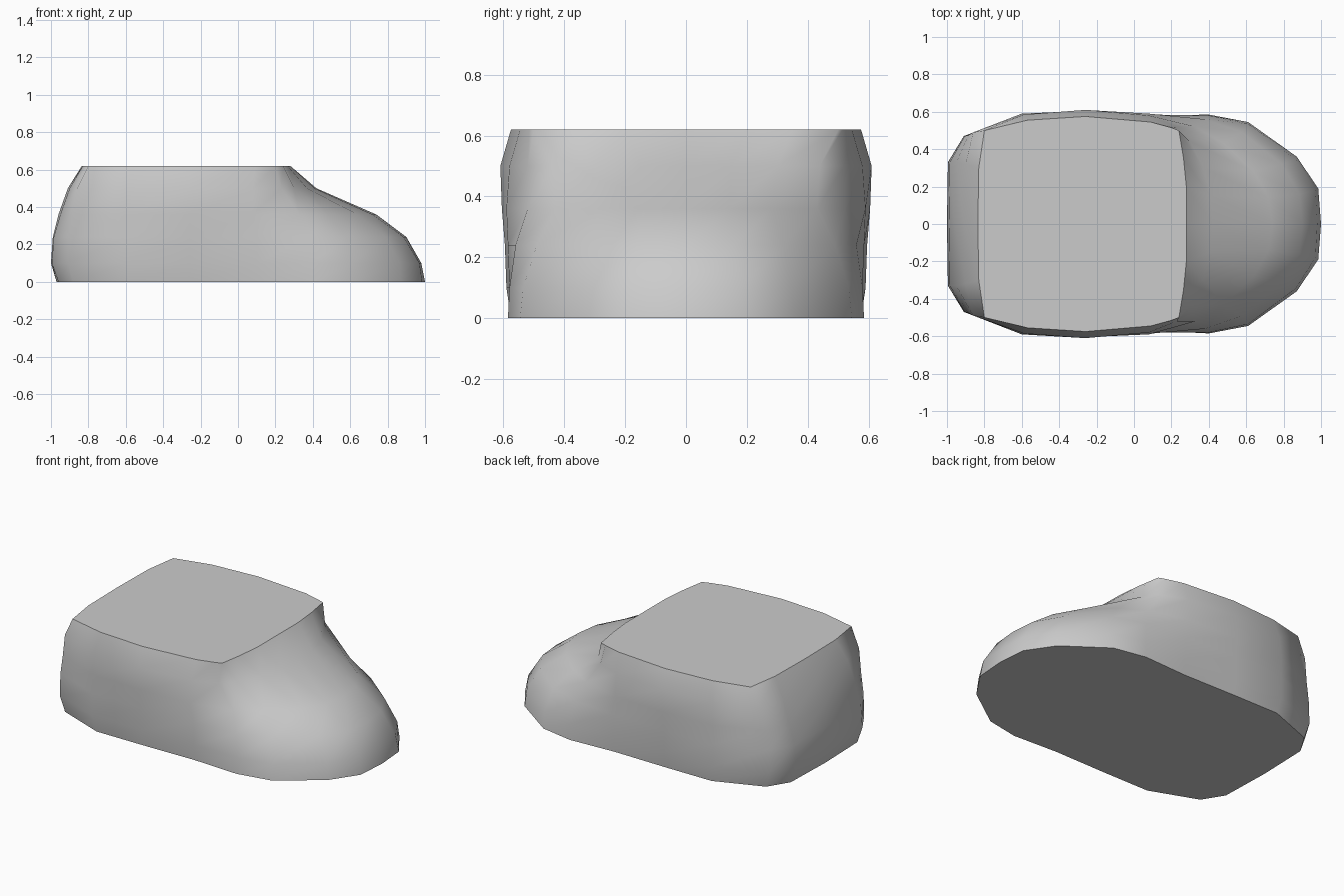
import bpy, bmesh

# Half outlines (x, y) from the heel centre to the toe centre, one per height
levels = [
    (0.00, [(-.97, 0), (-.96, .33), (-.88, .46), (-.58, .575), (-.26, .575), (.1, .57),
            (.4, .585), (.61, .545), (.87, .36), (.985, .19), (1, 0)]),
    (0.10, [(-1, 0), (-.995, .33), (-.91, .47), (-.6, .59), (-.26, .59), (.1, .58),
            (.4, .58), (.61, .535), (.865, .345), (.97, .18), (.98, 0)]),
    (0.24, [(-.99, 0), (-.985, .33), (-.905, .47), (-.6, .59), (-.26, .595), (.1, .585),
            (.38, .56), (.58, .49), (.79, .32), (.885, .16), (.9, 0)]),
    (0.36, [(-.96, 0), (-.95, .33), (-.885, .475), (-.6, .59), (-.26, .605), (.08, .59),
            (.33, .52), (.48, .43), (.64, .28), (.72, .14), (.74, 0)]),
    (0.50, [(-.91, 0), (-.9, .32), (-.86, .49), (-.59, .585), (-.26, .61), (.08, .58),
            (.23, .52), (.3, .44), (.37, .3), (.41, .15), (.42, 0)]),
    (0.62, [(-.835, 0), (-.83, .3), (-.8, .5), (-.57, .555), (-.26, .575), (.09, .545),
            (.2, .515), (.24, .5), (.265, .35), (.28, .2), (.28, 0)]),
]

bm = bmesh.new()


def ring(z, half):
    """Closed outline mirrored across y = 0, counter-clockwise from above."""
    outline = [(x, -y) for x, y in half] + half[-2:0:-1]
    return [bm.verts.new((x, y, z)) for x, y in outline]


# Rounded side wall lofted through the outlines
rings = [ring(z, half) for z, half in levels]
n = len(rings[0])
for low, high in zip(rings, rings[1:]):
    for i in range(n):
        j = (i + 1) % n
        bm.faces.new((low[i], low[j], high[j], high[i])).smooth = True

# Flat sole and flat ankle top, kept sharp at their rims
caps = [bm.faces.new(rings[0][::-1]), bm.faces.new(rings[-1])]
for cap in caps:
    for edge in cap.edges:
        edge.smooth = False

mesh = bpy.data.meshes.new("shoe_body")
bm.to_mesh(mesh)
bm.free()
shoe = bpy.data.objects.new("shoe_body", mesh)
bpy.context.collection.objects.link(shoe)
